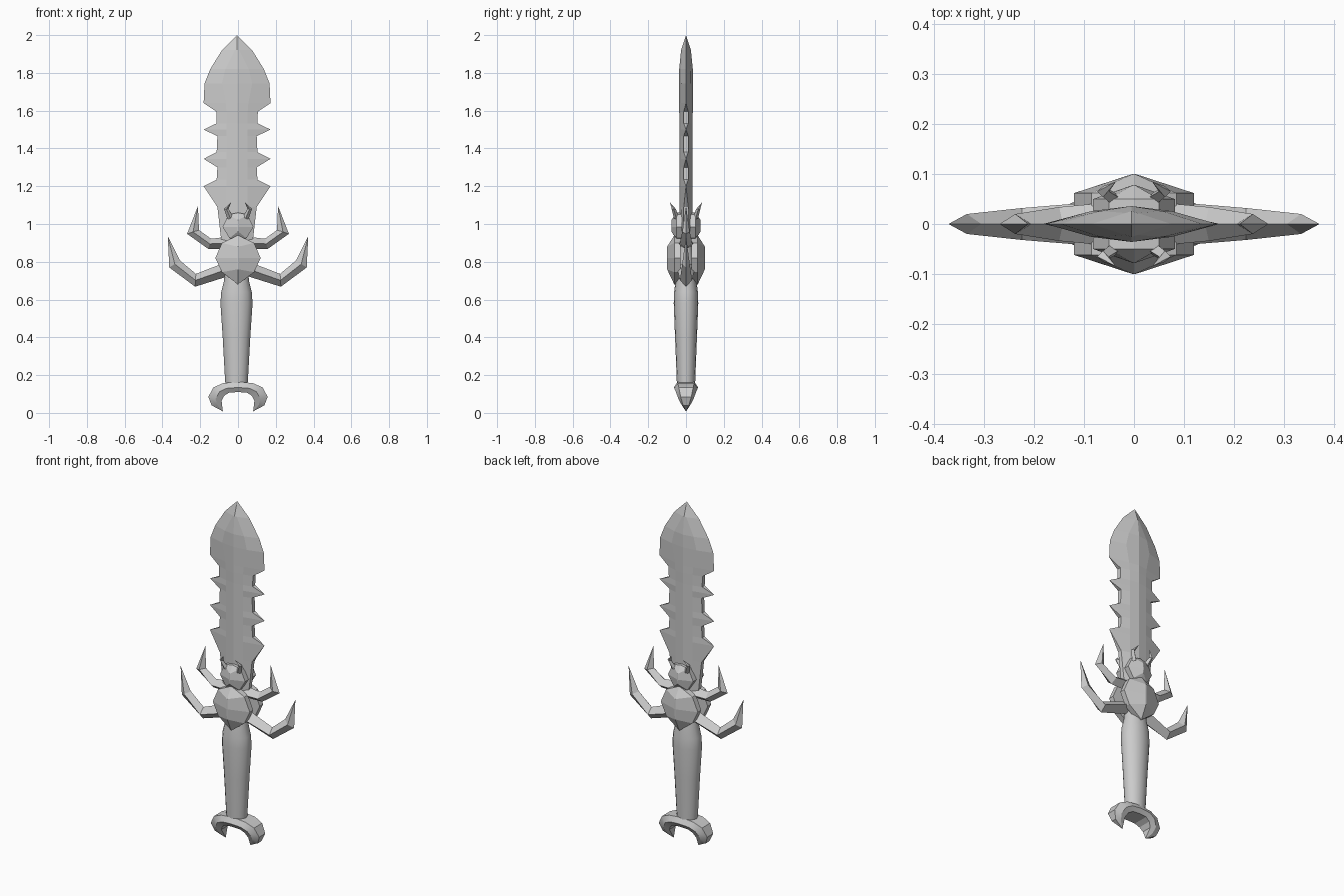
import bpy, bmesh, math
from mathutils import Vector

cube = bpy.data.objects.get("Cube")
if cube:
    bpy.data.objects.remove(cube, do_unlink=True)

GREY = (0.6, 0.6, 0.6, 1)
metal = bpy.data.materials.new("grey metal")
metal.use_nodes = True
metal.diffuse_color = GREY
metal.node_tree.nodes["Principled BSDF"].inputs["Base Color"].default_value = GREY


def loft(name, rings, smooth=None):
    """Skin a row of equal-length rings and cap both ends."""
    bm = bmesh.new()
    rows = [[bm.verts.new(p) for p in ring] for ring in rings]
    n = len(rows[0])
    for a, b in zip(rows, rows[1:]):
        for i in range(n):
            j = (i + 1) % n
            bm.faces.new((a[i], a[j], b[j], b[i]))
    bm.faces.new(rows[0])
    bm.faces.new(rows[-1])
    bmesh.ops.remove_doubles(bm, verts=bm.verts, dist=0.0005)
    bmesh.ops.recalc_face_normals(bm, faces=bm.faces)
    mesh = bpy.data.meshes.new(name)
    bm.to_mesh(mesh)
    bm.free()
    mesh.materials.append(metal)
    ob = bpy.data.objects.new(name, mesh)
    bpy.context.collection.objects.link(ob)
    if smooth:
        bpy.ops.object.select_all(action='DESELECT')
        ob.select_set(True)
        bpy.context.view_layer.objects.active = ob
        bpy.ops.object.shade_smooth_by_angle(angle=math.radians(smooth))
    return ob


def mirror(ob, x=False, y=False):
    m = ob.modifiers.new("Mirror", 'MIRROR')
    m.use_axis = (x, y, False)
    m.use_clip = False
    m.use_mirror_merge = False


def limb(name, path, y_mirror=False):
    """Diamond-section limb; path rows are x, y, z, half width, half depth."""
    pts = [Vector(p[:3]) for p in path]
    rings = []
    for i, p in enumerate(pts):
        t = pts[min(i + 1, len(pts) - 1)] - pts[max(i - 1, 0)]
        side = Vector((-t.z, 0, t.x)).normalized() * path[i][3]
        deep = Vector((0, path[i][4], 0))
        rings.append([p + side, p + deep, p - side, p - deep])
    mirror(loft(name, rings), x=True, y=y_mirror)


# Serrated blade: height, outline x, ridge x, ridge depth, spine depth, edge depth
blade = [(2.0, 0, 0, 0, 0, 0), (1.92, .08, .012, .022, .026, 0),
         (1.82, .142, .062, .026, .036, 0), (1.745, .172, .08, .026, .036, 0),
         (1.64, .177, .06, .026, .036, 0), (1.595, .11, .056, .026, .036, .012)]
for z, up, down in ((1.5, .033, .035), (1.345, .035, .045), (1.2, .035, .11)):
    blade += [(z + up, .108, .056, .026, .034, .012), (z, .177, .056, .026, .034, 0),
              (z - down, .104, .056, .026, .034, .012)]
blade.append((.88, .08, .05, .026, .034, .012))
rings = []
for z, edge, ridge, rd, sd, ed in blade:
    quarter = [(edge, ed), (ridge, rd), (0, sd)]
    half = quarter + [(-x, y) for x, y in reversed(quarter)]
    rings.append([(x - .005, y, z) for x, y in half + [(x, -y) for x, y in reversed(half)]])
loft("blade", rings)

# Oval grip
grip = [(.14, .058, .048), (.2, .062, .05), (.4, .073, .058), (.58, .085, .065),
        (.64, .081, .063), (.7, .066, .055), (.9, .05, .03)]
loft("grip", [[(rx * math.cos(a) - .008, ry * math.sin(a), z)
               for a in (i * math.tau / 16 for i in range(16))]
              for z, rx, ry in grip], smooth=35)

# Crescent pommel: outer x, z, inner x, z, half depth
horn = [(0, .165, 0, .11, .064), (.08, .157, .045, .108, .062), (.13, .135, .072, .092, .054),
        (.157, .085, .087, .065, .04), (.14, .04, .084, .04, .022), (.08, .008, .08, .008, 0)]
sweep = [(-a, b, -c, d, w) for a, b, c, d, w in reversed(horn[1:])] + horn
rings = []
for ox, oz, ix, iz, w in sweep:
    side = [(0, .7), (.55, 1), (1, .75)]
    loop = [(t, k * w) for t, k in side] + [(t, -k * w) for t, k in reversed(side)]
    rings.append([(ox + (ix - ox) * t, y, oz + (iz - oz) * t) for t, y in loop])
loft("pommel", rings, smooth=25)


def shell(name, outline, rim, base, crest):
    """Faceted shell: base outline, raised rim, and a crest line on the midline."""
    full = outline + [(-x, z) for x, z in reversed(outline[1:-1])]
    hi, lo, depth = crest
    top = [(x * .03, -depth, min(max(z, lo), hi)) for x, z in full]
    edge = [(x, -rim, z) for x, z in full]
    ob = loft(name, [[(x, -base, z) for x, z in full], edge, top])
    mirror(ob, y=True)


# Spider body and head on both faces
shell("abdomen", [(0, .94), (.085, .9), (.12, .82), (.085, .745), (0, .68)],
      .062, .03, (.88, .76, .1))
shell("head", [(0, 1.06), (.05, 1.05), (.082, .985), (.045, .925), (0, .92)],
      .05, .02, (1.02, .96, .078))

# Legs and fangs
limb("upper_leg", [(.03, 0, .9, .035, .045), (.15, 0, .895, .028, .034),
                   (.238, 0, .958, .033, .02), (.212, 0, 1.095, 0, 0)])
limb("lower_leg", [(.03, 0, .77, .038, .048), (.225, 0, .702, .034, .032),
                   (.335, 0, .788, .034, .02), (.372, 0, .937, 0, 0)])
limb("fang", [(.04, -.05, 1.03, .016, .014), (.062, -.065, 1.08, .012, .011),
              (.036, -.085, 1.115, 0, 0)], y_mirror=True)
